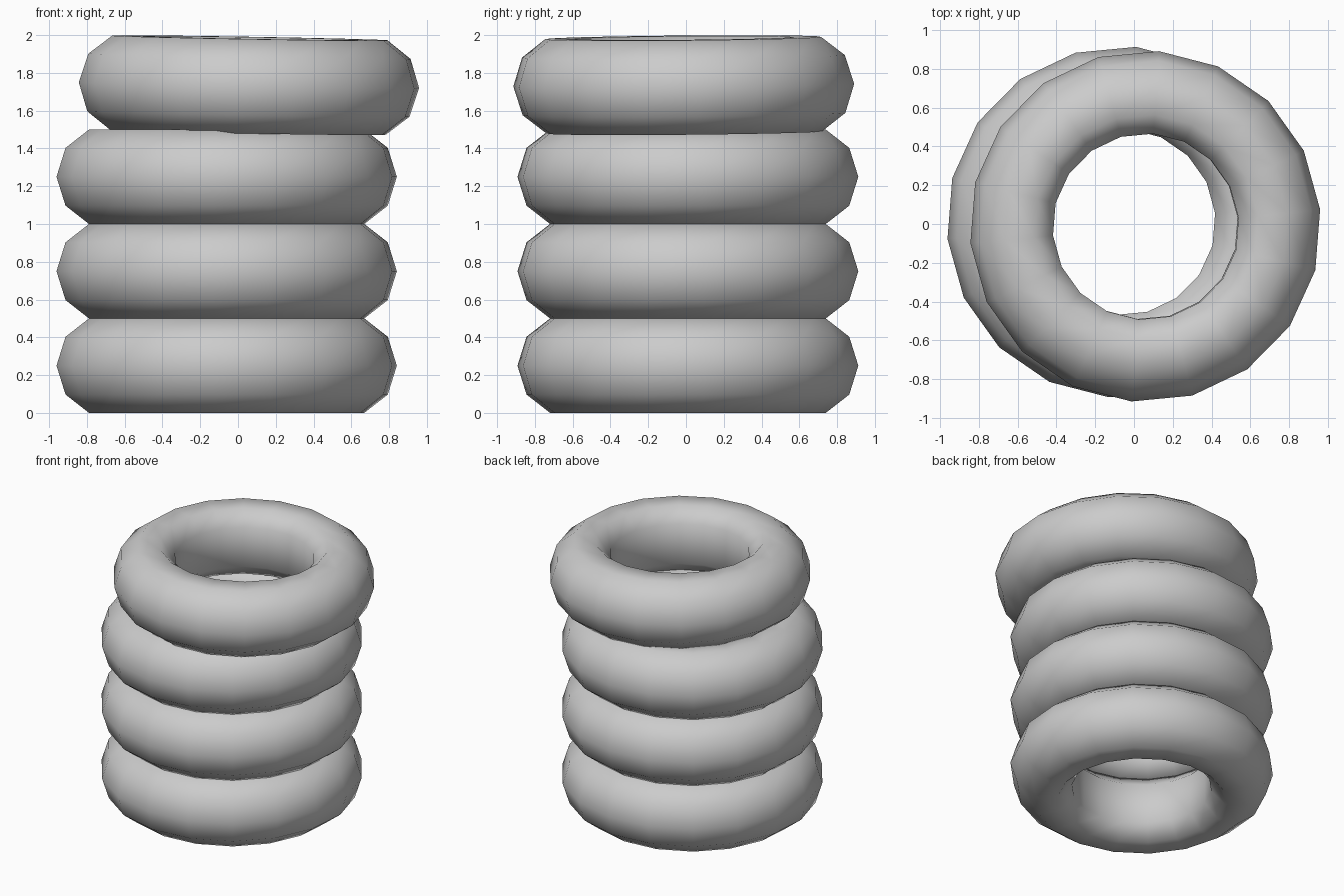
import bpy, bmesh, math
from mathutils import Matrix, Vector

cube = bpy.data.objects.get("Cube")
if cube:
    bpy.data.objects.remove(cube)

# Plain rubber colour
rubber = bpy.data.materials.new("grey_rubber")
rubber.use_nodes = True
colour = (0.6, 0.6, 0.6, 1)
rubber.diffuse_color = colour
rubber.node_tree.nodes["Principled BSDF"].inputs["Base Color"].default_value = colour

SIDES = 18
TURN = math.radians(5.5)

# Rounded outside, flat inner wall: (radius, height from the middle)
upper = [(0.905, 0), (0.857, 0.153), (0.732, 0.25), (0.578, 0.25), (0.48, 0.15)]
profile = upper + [(r, -z) for r, z in reversed(upper[1:])]


def ring(name, centre, tilt_x=0, tilt_y=0):
    """Sweep the profile around z into one closed smooth ring."""
    bm = bmesh.new()
    loops = []
    for i in range(SIDES):
        a = TURN + math.tau * i / SIDES
        loops.append([bm.verts.new((r * math.cos(a), r * math.sin(a), z)) for r, z in profile])
    n = len(profile)
    for i in range(SIDES):
        p, q = loops[i], loops[(i + 1) % SIDES]
        for j in range(n):
            k = (j + 1) % n
            bm.faces.new((p[j], q[j], q[k], p[k])).smooth = True
    bmesh.ops.recalc_face_normals(bm, faces=bm.faces)
    mesh = bpy.data.meshes.new(name)
    bm.to_mesh(mesh)
    bm.free()
    mesh.materials.append(rubber)
    obj = bpy.data.objects.new(name, mesh)
    bpy.context.collection.objects.link(obj)
    tilt = Matrix.Rotation(math.radians(tilt_y), 4, 'Y') @ Matrix.Rotation(math.radians(tilt_x), 4, 'X')
    obj.matrix_world = Matrix.Translation(Vector(centre)) @ tilt


# Three aligned tyres
for level, name in enumerate(("bottom_tyre", "lower_middle_tyre", "upper_middle_tyre")):
    ring(name, (-0.06, 0.01, 0.25 + 0.5 * level))

# Top tyre, shifted and slightly tipped
ring("top_tyre", (0.058, -0.012, 1.735), 0.5, 1.0)
